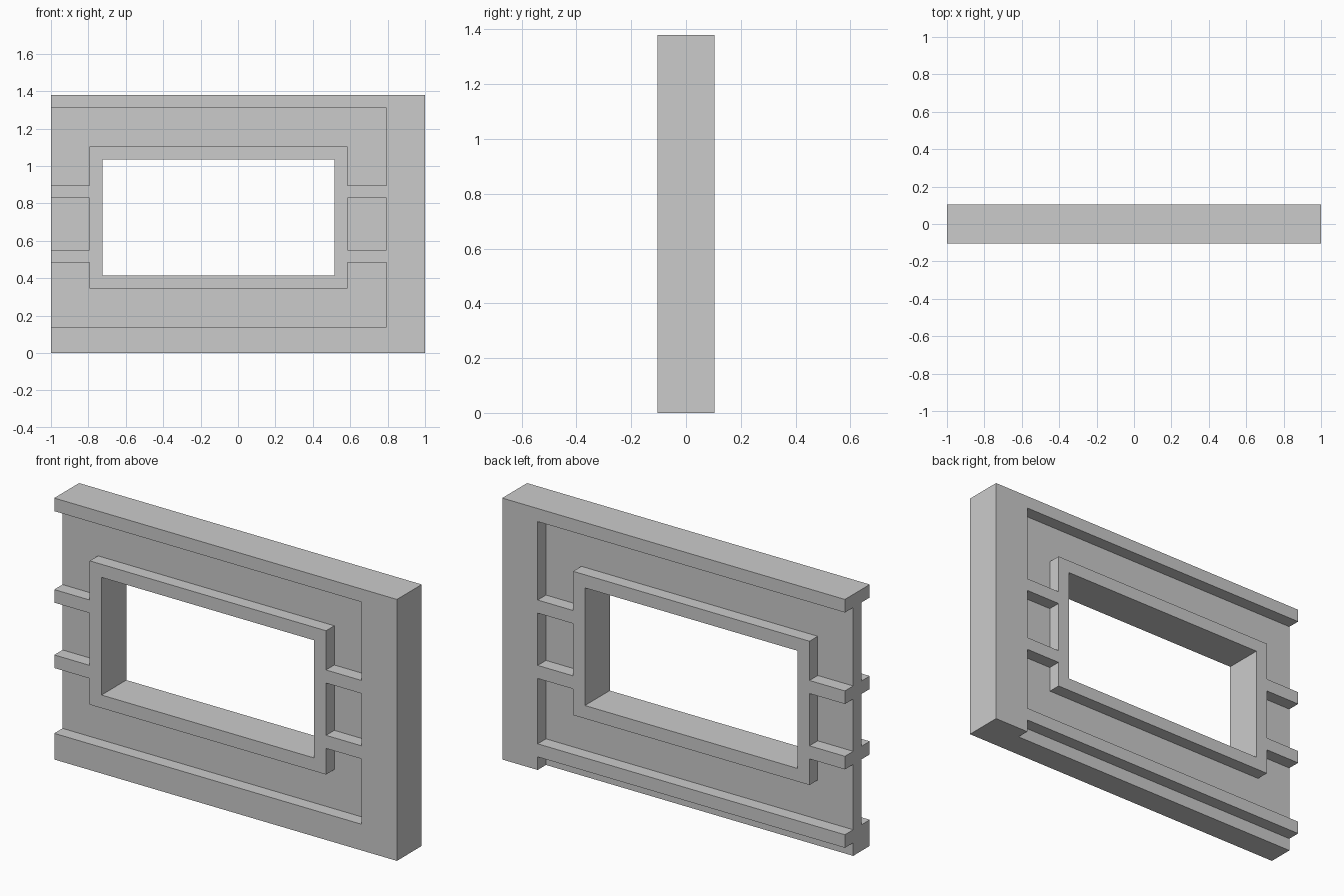
import bpy, bmesh

if "Cube" in bpy.data.objects:
    bpy.data.objects.remove(bpy.data.objects["Cube"])

U = 2 / 29  # the wall is laid out on a 29 x 3 x 20 module grid


def prism(bm, profile, y0, y1):
    """Extrude an (x, z) profile in grid units from depth y0 to y1."""
    verts = [bm.verts.new(((x - 14.5) * U, y0 * U, z * U)) for x, z in profile]
    face = bm.faces.new(verts)
    ext = bmesh.ops.extrude_face_region(bm, geom=[face])
    moved = [g for g in ext["geom"] if isinstance(g, bmesh.types.BMVert)]
    bmesh.ops.translate(bm, verts=moved, vec=(0, (y1 - y0) * U, 0))


def rect(x0, z0, x1, z1):
    return [(x0, z0), (x1, z0), (x1, z1), (x0, z1)]


def make_object(name, prisms):
    bm = bmesh.new()
    for profile, y0, y1 in prisms:
        prism(bm, profile, y0, y1)
    bmesh.ops.recalc_face_normals(bm, faces=bm.faces)
    mesh = bpy.data.meshes.new(name)
    bm.to_mesh(mesh)
    bm.free()
    obj = bpy.data.objects.new(name, mesh)
    bpy.context.collection.objects.link(obj)
    return obj


# Solid wall block
wall = make_object("window_wall", [(rect(0, 0, 29, 20), -1.5, 1.5)])

# Recessed panels, leaving the window frame, rails and end pillar proud
upper_panel = [(-1, 19), (-1, 13), (3, 13), (3, 16), (23, 16), (23, 13), (26, 13), (26, 19)]
lower_panel = [(-1, 2), (26, 2), (26, 7), (23, 7), (23, 5), (3, 5), (3, 7), (-1, 7)]
left_panel = rect(-1, 8, 3, 12)
right_panel = rect(23, 8, 26, 12)

cuts = [(rect(4, 6, 22, 15), -3, 3)]  # window opening
for y0, y1 in ((-3, -0.5), (0.5, 3)):  # front and back
    cuts += [(p, y0, y1) for p in (upper_panel, lower_panel, left_panel, right_panel)]
cuts.append((rect(-1, -1, 26, 1), 0.5, 3))  # notch under the back bottom rail

cutter = make_object("recess_cutter", cuts)
cutter.hide_render = True

# Carve the wall, then discard the cutter
mod = wall.modifiers.new("recesses", "BOOLEAN")
mod.operation = "DIFFERENCE"
mod.solver = "EXACT"
mod.object = cutter
bpy.context.view_layer.objects.active = wall
bpy.ops.object.modifier_apply(modifier=mod.name)
bpy.data.objects.remove(cutter)
